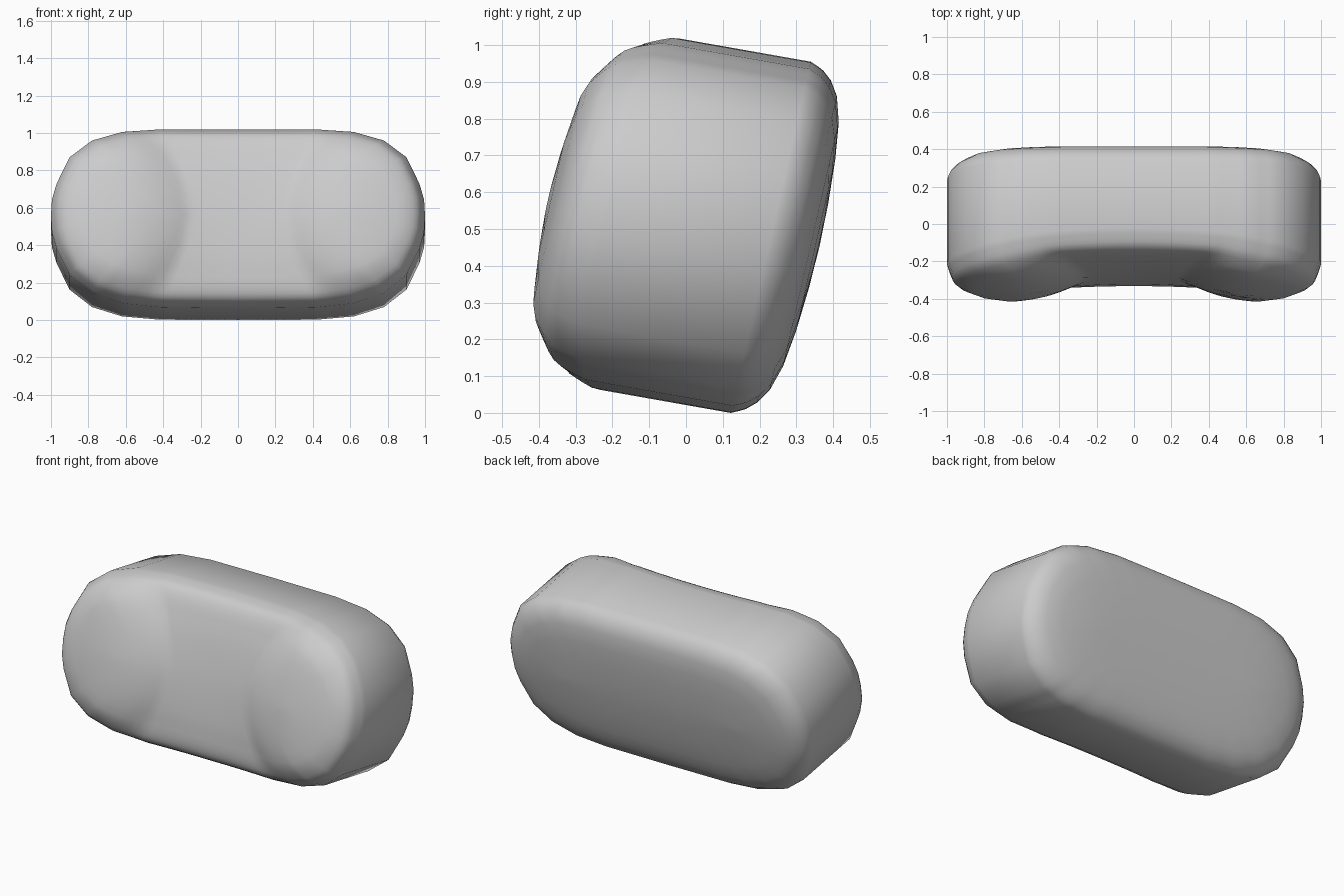
import bpy, bmesh
from math import sin, cos, radians

if "Cube" in bpy.data.objects:
    bpy.data.objects.remove(bpy.data.objects["Cube"])

TILT, SHEAR, HALF_H = radians(10), .05, 0.489
QUARTER = [(1, 0), (.995, .09), (.97, .178), (.9, .323), (.78, .418), (.62, .469), (.42, .487), (0, HALF_H)]
STEPS = [1, 1, 1, 1, 3, 4, 12]
# depth of each face against distance in from the outline
FRONT = [(0, .295), (.01, .325), (.025, .365), (.045, .396), (.1, .426), (.16, .439), (.25, .451), (.37, .459), (HALF_H, .462)]
BACK = [(0, .155), (.015, .19), (.04, .219), (.08, .245), (.15, .266), (.25, .279), (.37, .287), (HALF_H, .29)]
INSETS = [0, .01, .018, .027, .04, .06, .08, .11, .15, .2, .25, .31, .37, .43, HALF_H]


def lookup(table, i):
    for (a, p), (b, q) in zip(table, table[1:]):
        if i <= b + 1e-6:
            return p + (q - p) * (i - a) / (b - a)
    return table[-1][1]


def hollow(x, v, inset):
    """Dip of the centre panel between the two side bolsters, softer at the rim."""
    a, crease = abs(x), .27 + .9 * v * v
    if a < crease:
        dip = .1 - .012 * (a / crease) ** 2
    else:
        dip = .088 * max(0, 1 - (a - crease) / .37) ** 2
    rim = .085 * max(0, 1 - a * a / .8)
    blend = min(1, inset / .13)
    return rim + (dip - rim) * blend


# outline, subdivided along its straight segments and mirrored both ways
quarter = []
for (x0, v0), (x1, v1), n in zip(QUARTER, QUARTER[1:], STEPS):
    quarter += [(x0 + (x1 - x0) * k / n, v0 + (v1 - v0) * k / n) for k in range(n)]
half = quarter + [(0, HALF_H)] + [(-x, v) for x, v in reversed(quarter)]
outline = half + [(x, -v) for x, v in reversed(half[1:-1])]

bm = bmesh.new()


def ring(inset, front):
    verts = []
    for x, v in outline:
        x, v = x * (1 - inset), v * (1 - inset / HALF_H)
        if front:
            d = -lookup(FRONT, inset) + hollow(x, v, inset)
        else:
            d = lookup(BACK, inset)
        d += SHEAR * v
        u = v + .516
        verts.append(bm.verts.new((x, u * sin(TILT) + d * cos(TILT), u * cos(TILT) - d * sin(TILT))))
    return verts


# rings run from the middle of the front, round the side, to the middle of the back
rings = [ring(i, True) for i in reversed(INSETS)] + [ring(i, False) for i in INSETS]
for a, b in zip(rings, rings[1:]):
    for k in range(len(a)):
        j = (k + 1) % len(a)
        bm.faces.new((a[k], a[j], b[j], b[k]))
bmesh.ops.remove_doubles(bm, verts=bm.verts, dist=1e-5)
bmesh.ops.recalc_face_normals(bm, faces=bm.faces)

# stand on the floor, centred in depth
ys, zs = [v.co.y for v in bm.verts], [v.co.z for v in bm.verts]
bmesh.ops.translate(bm, verts=bm.verts, vec=(0, -(min(ys) + max(ys)) / 2, -min(zs)))

mesh = bpy.data.meshes.new("back_cushion")
bm.to_mesh(mesh)
bm.free()
cushion = bpy.data.objects.new("back_cushion", mesh)
bpy.context.collection.objects.link(cushion)
for p in mesh.polygons:
    p.use_smooth = True
